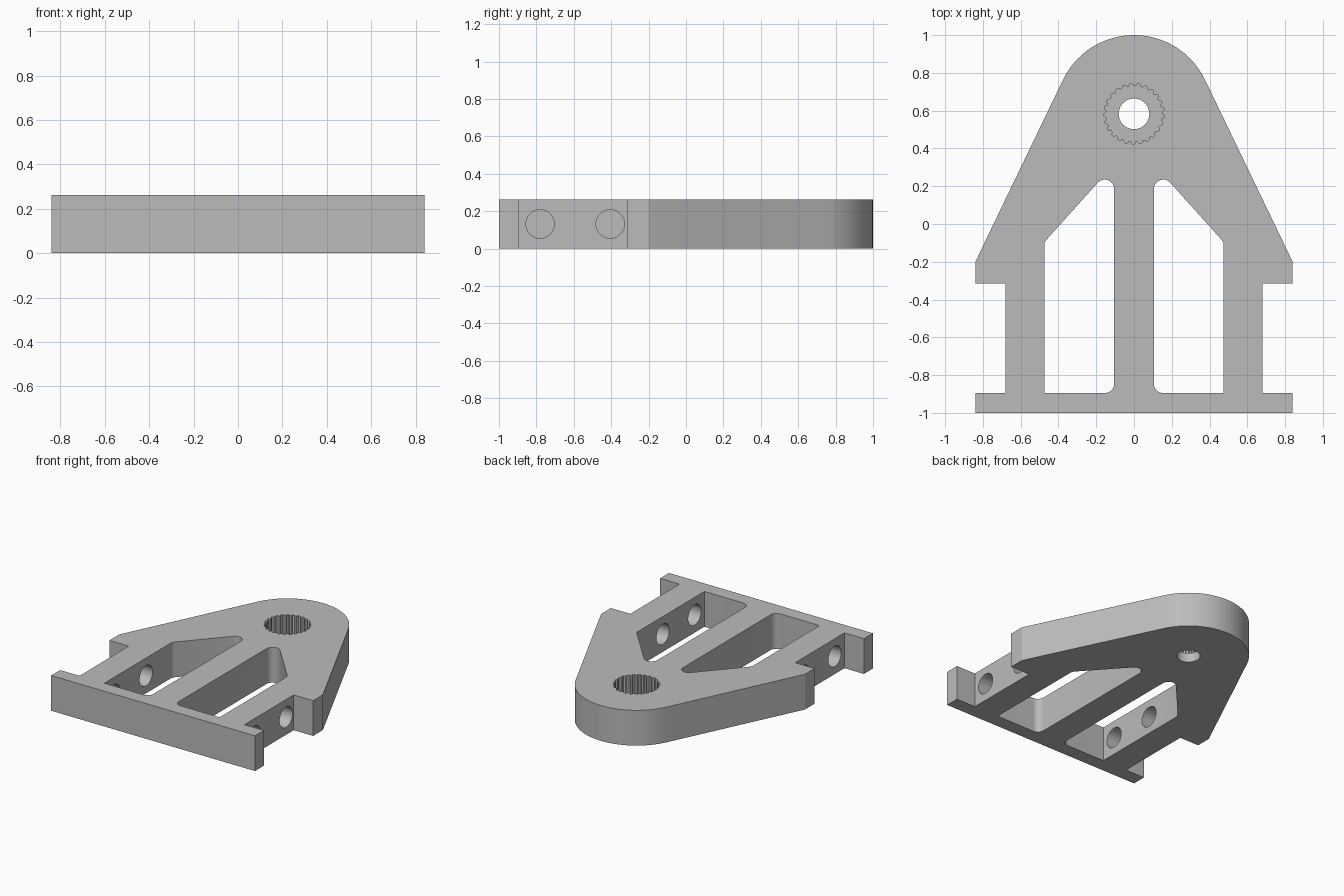
import bpy, bmesh, math
from mathutils import Vector, Matrix

old = bpy.data.objects.get("Cube")
if old:
    bpy.data.objects.remove(old, do_unlink=True)

THICK = 0.263
HUB_Y, HUB_R = 0.583, 0.417

grey = bpy.data.materials.new("plain grey")
grey.use_nodes = True
colour = (0.5, 0.5, 0.5, 1)
grey.diffuse_color = colour
grey.node_tree.nodes["Principled BSDF"].inputs["Base Color"].default_value = colour


def arc(cx, cy, r, start, end, steps):
    angles = [math.radians(start + (end - start) * i / steps) for i in range(steps + 1)]
    return [(cx + r * math.cos(a), cy + r * math.sin(a)) for a in angles]


def prism(name, points, low, high, matrix=Matrix()):
    """Extrude a closed outline from low to high."""
    bm = bmesh.new()
    base = bm.faces.new([bm.verts.new((x, y, low)) for x, y in points])
    side = bmesh.ops.extrude_face_region(bm, geom=[base])["geom"]
    bmesh.ops.translate(bm, vec=(0, 0, high - low),
                        verts=[v for v in side if isinstance(v, bmesh.types.BMVert)])
    bmesh.ops.transform(bm, matrix=matrix, verts=bm.verts)
    bmesh.ops.recalc_face_normals(bm, faces=bm.faces)
    mesh = bpy.data.meshes.new(name)
    bm.to_mesh(mesh)
    bm.free()
    mesh.materials.append(grey)
    obj = bpy.data.objects.new(name, mesh)
    bpy.context.collection.objects.link(obj)
    return obj


# Plate outline: right half from the foot up to the hub, then mirrored
lean = math.degrees(math.atan2(0.43, 0.90))
half = [(0.84, -1), (0.84, -0.895), (0.68, -0.895), (0.68, -0.315), (0.84, -0.315), (0.84, -0.2)]
half += arc(0, HUB_Y, HUB_R, lean, 90, 24)
outline = half + [(-x, y) for x, y in reversed(half[:-1])]
bracket = prism("bracket_plate", outline, 0, THICK)
cutters = []

# Windows either side of the centre rib
window = [(0.475, -0.895), (0.475, -0.11), (0.472, -0.097), (0.465, -0.085)]
window += arc(0.155, 0.185, 0.05, 42, 180, 14)
window += arc(0.155, -0.845, 0.05, 180, 270, 10)
for side in (1, -1):
    cutters.append(prism("window_cutter", [(side * x, y) for x, y in window], -0.1, 0.4))

# Screw holes across each leg
turn = Matrix.Rotation(math.pi / 2, 4, "Y")
for side in (1, -1):
    for y in (-0.78, -0.405):
        place = Matrix.Translation(Vector((side * 0.58, y, THICK / 2))) @ turn
        cutters.append(prism("screw_hole_cutter", arc(0, 0, 0.076, 0, 352.5, 47), -0.15, 0.15, place))

# Shaft bore and toothed socket
cutters.append(prism("bore_cutter", arc(0, HUB_Y, 0.081, 0, 352.5, 47), -0.1, 0.4))
TEETH = 25
socket = []
for i in range(TEETH):
    for step, radius in ((0, 0.147), (0.3, 0.148), (0.5, 0.16), (0.8, 0.16)):
        a = math.tau * (i + step) / TEETH
        socket.append((radius * math.cos(a), HUB_Y + radius * math.sin(a)))
cutters.append(prism("socket_cutter", socket, 0.07, 0.4))

# Cut everything, then drop the cutters
bpy.context.view_layer.objects.active = bracket
for cutter in cutters:
    cutter.hide_render = True
    mod = bracket.modifiers.new("cut", "BOOLEAN")
    mod.operation = "DIFFERENCE"
    mod.solver = "EXACT"
    mod.object = cutter
    bpy.ops.object.modifier_apply(modifier=mod.name)
for cutter in cutters:
    bpy.data.objects.remove(cutter, do_unlink=True)

bpy.ops.object.select_all(action="DESELECT")
bracket.select_set(True)
bpy.ops.object.shade_smooth_by_angle(angle=math.radians(25))
